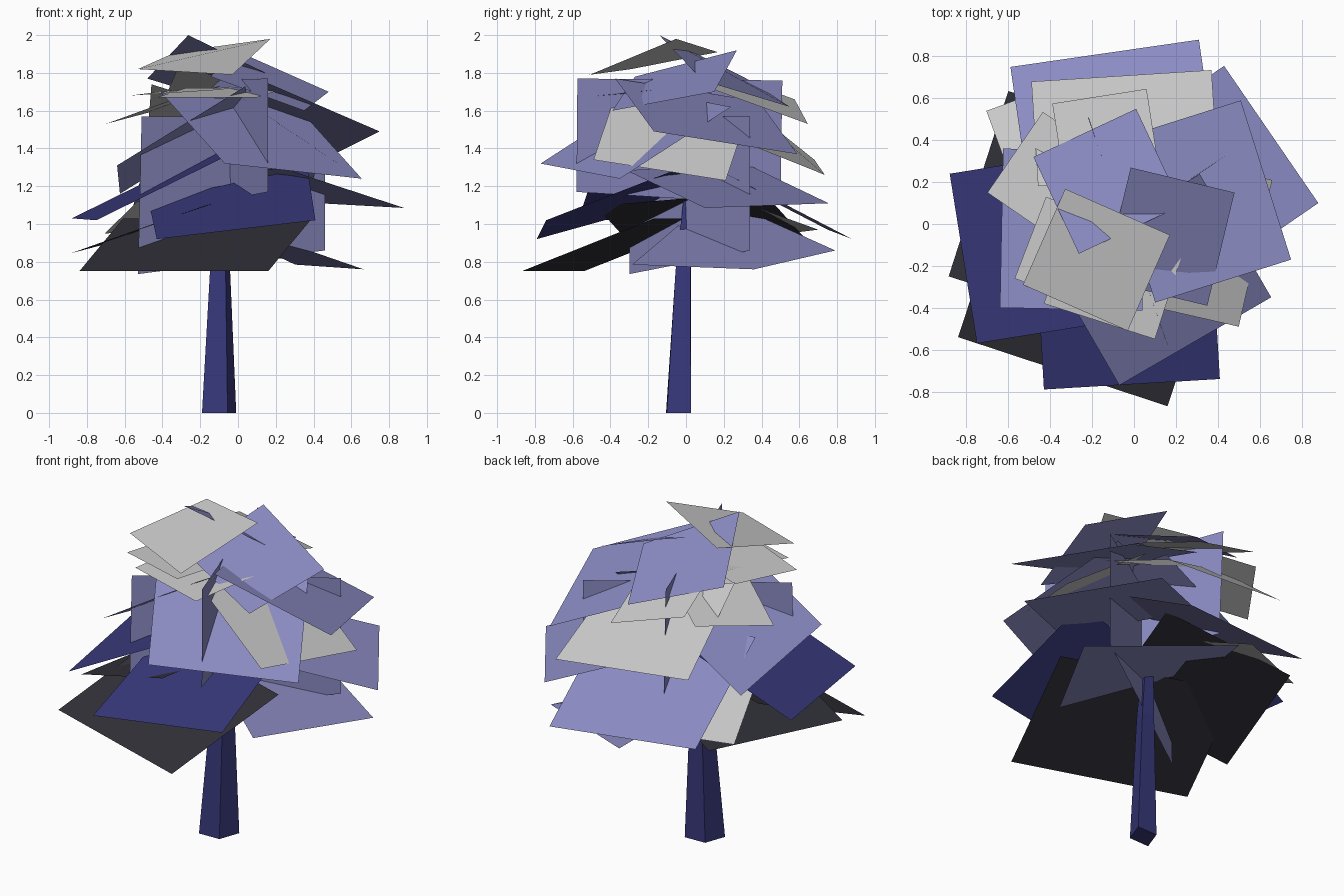
import bpy, math
from mathutils import Vector

if "Cube" in bpy.data.objects:
    bpy.data.objects.remove(bpy.data.objects["Cube"])


def material(name, rgb):
    m = bpy.data.materials.new(name)
    m.diffuse_color = (*rgb, 1)
    m.use_nodes = True
    m.node_tree.nodes["Principled BSDF"].inputs["Base Color"].default_value = m.diffuse_color
    return m


def add_mesh(name, verts, faces, mat=None):
    me = bpy.data.meshes.new(name)
    me.from_pydata(verts, [], faces)
    if mat:
        me.materials.append(mat)
    bpy.context.collection.objects.link(bpy.data.objects.new(name, me))


def add_quads(name, quads, mat=None):
    verts = [v for q in quads for v in q]
    add_mesh(name, verts, [range(i, i + 4) for i in range(0, len(verts), 4)], mat)


def leaf_card(depth, ax, ay, az, bx, by, bz, rise_a, rise_b=None):
    """Card from its outer edge a-b, rising inwards; unequal rises fold it."""
    a, b = Vector((ax, ay, az)), Vector((bx, by, bz))
    d = b - a
    inward = Vector((-d.y, d.x, 0)).normalized() * depth
    up = Vector((0, 0, 1))
    rise_b = rise_a if rise_b is None else rise_b
    return [a, b, b + inward + up * rise_b, a + inward + up * rise_a]


def leaf_tier(name, depth, edges, mat=None):
    add_quads(name, [leaf_card(depth, *e) for e in edges], mat)


black = material("black", (0.03, 0.03, 0.04))
navy = material("navy", (0.04, 0.04, 0.2))
blue = material("blue", (0.26, 0.26, 0.55))

# Darkest lowest cards
leaf_tier("lowest_black_leaves", 0.74, [
    (-.84, -.54, .75, .16, -.87, .75, .28),
    (-.60, .635, .92, -.885, -.25, .845, .25),
], black)

# Navy cards
leaf_tier("lower_navy_leaves", 0.72, [
    (-.43, -.79, .92, .41, -.74, 1.02, .20, .28),
    (-.88, .24, 1.03, -.75, -.57, 1.02, .35),
], navy)

# Big blue cards of the skirt
leaf_tier("lower_blue_leaves", 0.74, [
    (.665, .36, .76, -.10, .79, .86, .025, .29),
    (.31, .88, .92, -.59, .75, .97, .38),
    (.88, .10, 1.085, .43, .755, 1.11, .20),
], blue)

# Big blue cards of the middle
leaf_tier("middle_blue_leaves", 0.68, [
    (-.07, -.77, 1.32, .655, -.35, 1.24, .38),
    (.75, -.17, 1.49, .51, .59, 1.37, .28),
    (-.625, .36, 1.16, -.64, -.40, 1.31, .42),
], blue)

# Small blue cards at the crown
leaf_tier("crown_blue_leaves", 0.51, [
    (.01, .55, 1.62, -.48, .32, 1.77, .14, .23),
    (.35, -.39, 1.60, .48, .15, 1.70, .18, .22),
], blue)

# Pale grey cards
leaf_tier("pale_leaves", 0.50, [
    (-.27, .70, .97, -.705, .54, .95, .17),
    (.37, .735, 1.26, -.49, .68, 1.34, .20, .40),
    (.50, -.49, 1.34, .66, .21, 1.23, .33),
    (-.435, .535, 1.60, -.70, .15, 1.53, .15),
    (.06, .645, 1.53, -.39, .575, 1.66, .18),
    (-.53, -.29, 1.82, -.03, -.51, 1.79, .09, .19),
    (-.43, -.38, 1.67, .10, -.55, 1.67, .05),
    (-.42, .13, 1.70, -.57, -.26, 1.68, .03),
])

# Two upright crossing cards in the core
add_quads("upright_leaves", [
    [(-.53, -.30, .735), (.46, .34, .86), (.46, .34, 1.57), (-.51, -.30, 1.57)],
    [(.16, -.58, 1.17), (-.20, .50, 1.10), (-.22, .51, 1.76), (.16, -.575, 1.77)],
], blue)

# Tapered four-sided trunk, leaning slightly: x, y, z, long and short half diagonal
rings = [(-.10, -.04, 0, .112, .076), (-.095, -.015, .75, .066, .05),
         (-.09, .02, 1.25, .03, .025)]
c, s = math.cos(math.radians(36)), math.sin(math.radians(36))
verts = [(x + u * p * c - v * q * s, y + u * p * s + v * q * c, z)
         for x, y, z, p, q in rings for u, v in ((1, 0), (0, 1), (-1, 0), (0, -1))]
faces = [(k + i, k + (i + 1) % 4, k + 4 + (i + 1) % 4, k + 4 + i)
         for k in (0, 4) for i in range(4)]
add_mesh("trunk", verts, faces + [(3, 2, 1, 0), (8, 9, 10, 11)], navy)
